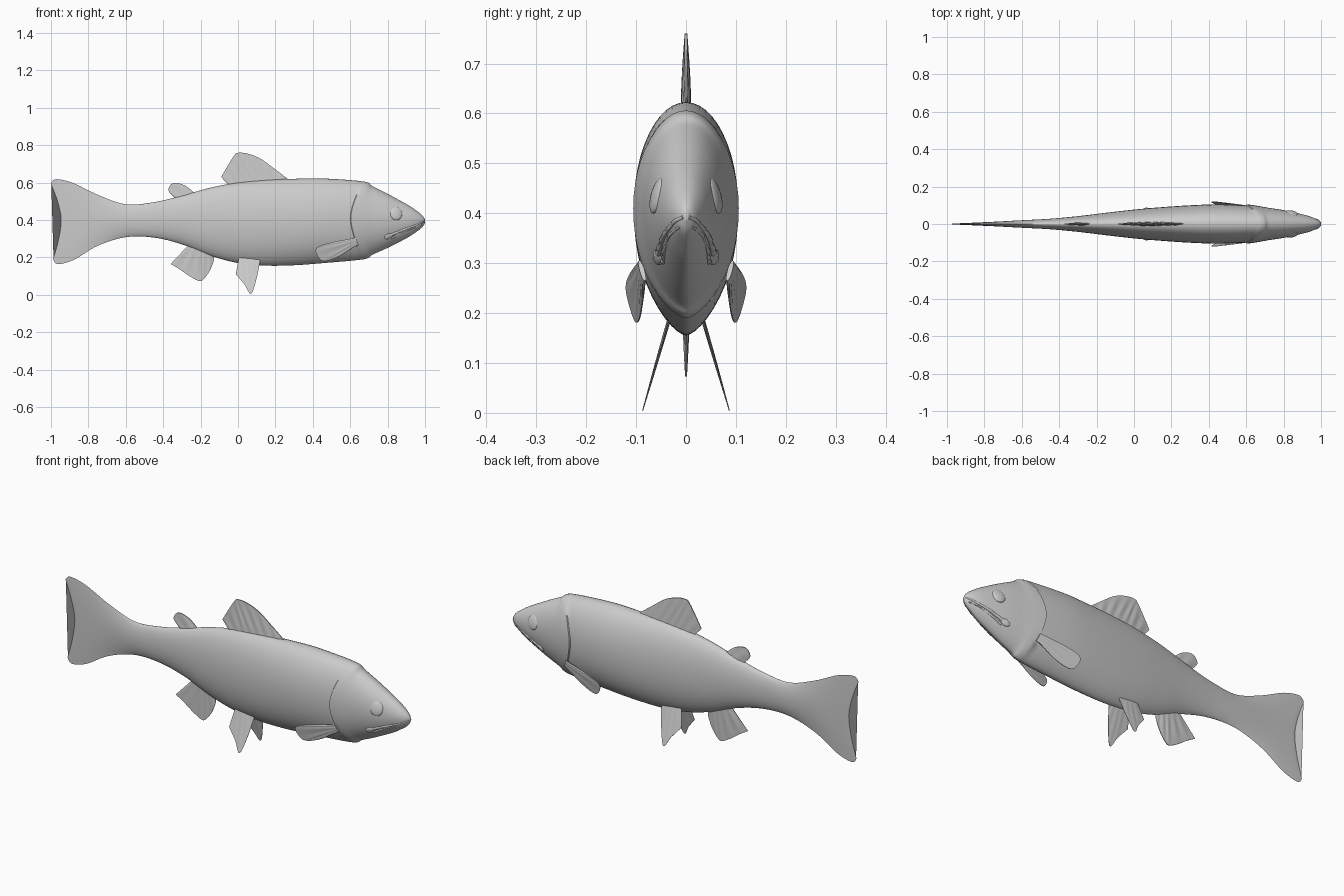
import bpy, math
from mathutils import Vector

if "Cube" in bpy.data.objects:
    bpy.data.objects.remove(bpy.data.objects["Cube"], do_unlink=True)

grey = bpy.data.materials.new("plain_grey")
grey.use_nodes = True
COLOUR = (0.6, 0.6, 0.6, 1)
grey.diffuse_color = COLOUR
grey.node_tree.nodes["Principled BSDF"].inputs["Base Color"].default_value = COLOUR


def make_mesh(name, verts, faces, angle=40):
    mesh = bpy.data.meshes.new(name)
    mesh.from_pydata(verts, [], faces)
    mesh.materials.append(grey)
    obj = bpy.data.objects.new(name, mesh)
    bpy.context.collection.objects.link(obj)
    bpy.ops.object.select_all(action='DESELECT')
    obj.select_set(True)
    bpy.context.view_layer.objects.active = obj
    bpy.ops.object.mode_set(mode='EDIT')
    bpy.ops.mesh.select_all(action='SELECT')
    bpy.ops.mesh.normals_make_consistent(inside=False)
    bpy.ops.object.mode_set(mode='OBJECT')
    bpy.ops.object.shade_smooth_by_angle(angle=math.radians(angle))
    return obj


def spline(points, steps):
    """Smooth curve through rows of any length."""
    pts = [points[0]] + list(points) + [points[-1]]
    out = []
    for i in range(1, len(pts) - 2):
        for k in range(steps):
            t = k / steps
            out.append([0.5 * (2 * b + (c - a) * t + (2 * a - 5 * b + 4 * c - d) * t ** 2
                               + (3 * b - a - 3 * c + d) * t ** 3)
                        for a, b, c, d in zip(*pts[i - 1:i + 3])])
    return out + [list(points[-1])]


# Body stations: x, top, bottom, half width, backward bow of the ring
STATIONS = [
    (-.945, .595, .19, .002, -.05), (-.93, .618, .164, .004, -.038),
    (-.86, .598, .187, .007, -.02), (-.75, .535, .262, .012, 0),
    (-.6, .484, .308, .02, 0), (-.45, .495, .306, .028, 0),
    (-.3, .53, .27, .042, 0), (-.15, .572, .21, .06, 0),
    (0, .6, .17, .077, 0), (.15, .614, .156, .09, 0),
    (.3, .62, .158, .1, 0), (.45, .622, .169, .105, 0),
    (.6, .606, .19, .099, .07), (.7, .58, .215, .089, .02),
    (.8, .54, .251, .074, 0), (.9, .485, .302, .052, 0),
    (.95, .453, .334, .037, 0), (.985, .425, .361, .02, 0),
    (1, .402, .385, .004, 0)]
GILL = .6

rows = []
for row in spline(STATIONS, 6):
    rows.append(row)
    if abs(row[0] - GILL) < 1e-6:      # doubled ring makes the gill step
        rows.append([row[0] + .003] + row[1:])


def half_width(row, t):
    """Half width of a ring at height t, from -1 (belly) to 1 (back)."""
    x, top, bottom, w, bow = row
    power = 1 + .25 * max(0, -t) + max(0, min(1, (-.5 - x) / .25))
    gill = .07 * max(0, 1 - (x - GILL) / .12) if x > GILL + .001 else 0
    return w * (1 + gill * (1 - t * t)) * max(0, 1 - t * t) ** (power / 2)


def height(row, t):
    mid = row[2] + .53 * (row[1] - row[2])
    return mid + t * ((row[1] - mid) if t > 0 else (mid - row[2]))


def surface_y(x, z):
    row = min(rows, key=lambda r: abs(r[0] - x))
    mid = height(row, 0)
    t = (z - mid) / ((row[1] - mid) if z > mid else (mid - row[2]))
    return half_width(row, max(-.99, min(.99, t)))


def loft_body():
    n = 48
    verts, faces = [], []
    for row in rows:
        for k in range(n):
            a = math.tau * k / n
            t = math.sin(a)
            x = row[0] + row[4] * abs(t) ** 1.6
            if row[0] < -.8:           # upper lobe reaches further back
                x += row[4] * .12 * t
            y = math.copysign(half_width(row, t), math.cos(a))
            verts.append((x, y, height(row, t)))
    for i in range(len(rows) - 1):
        for k in range(n):
            a, b = i * n + k, i * n + (k + 1) % n
            faces.append((a, b, b + n, a + n))
    faces += [tuple(range(n)), tuple(range(len(verts) - n, len(verts)))]
    make_mesh("body_and_tail", verts, faces)


def fin(name, base, tip, thick, rays, place=lambda x, z: 0, side=1):
    """Ribbed fin between a straight base and a curved tip line (x, z)."""
    edge = spline(tip, 8)
    m, n = len(edge), 7
    verts, faces = [], []
    for sheet in (1, -1):
        for i, e in enumerate(edge):
            u = i / (m - 1)
            root = Vector(base[0]).lerp(Vector(base[1]), u)
            for j in range(n):
                v = j / (n - 1)
                p = root.lerp(Vector(e), v)
                rib = math.sin(math.tau * rays * u) * .15 * thick * math.sin(math.pi * v)
                body = thick * (1 - .75 * v) * (.25 + .75 * math.sin(math.pi * u) ** .5)
                y = side * (place(p.x, p.y) + rib) + sheet * body
                verts.append((p.x, y, p.y))
    half = m * n
    for i in range(m - 1):
        for j in range(n - 1):
            a = i * n + j
            quad = (a, a + 1, a + n + 1, a + n)
            faces += [quad, tuple(q + half for q in reversed(quad))]
    rim = [i * n for i in range(m)] + [(m - 1) * n + j for j in range(1, n)]
    rim += [i * n + n - 1 for i in range(m - 2, -1, -1)] + list(range(n - 2, 0, -1))
    for a, b in zip(rim, rim[1:] + rim[:1]):
        faces.append((a, b, b + half, a + half))
    make_mesh(name, verts, faces)


def tube(name, path, side, radius):
    """Tapered strip lying on the head, path given as (x, z)."""
    curve = bpy.data.curves.new(name, 'CURVE')
    curve.dimensions = '3D'
    curve.bevel_depth = radius
    curve.bevel_resolution = 2
    curve.use_fill_caps = True
    pts = spline(path, 5)
    line = curve.splines.new('POLY')
    line.points.add(len(pts) - 1)
    for i, (point, (x, z)) in enumerate(zip(line.points, pts)):
        point.co = (x, side * (surface_y(x, z) - radius * .3), z, 1)
        point.radius = .45 + .55 * i / (len(pts) - 1)
    curve.materials.append(grey)
    bpy.context.collection.objects.link(bpy.data.objects.new(name, curve))


def blob(name, centre, scale, turn):
    bpy.ops.mesh.primitive_uv_sphere_add(segments=24, ring_count=12, location=centre)
    obj = bpy.context.object
    obj.name = name
    obj.scale = scale
    obj.rotation_euler = turn
    obj.data.materials.append(grey)
    bpy.ops.object.shade_smooth()


loft_body()

# Fins on the centre line
fin("dorsal_fin", ((.26, .6), (-.045, .58)),
    [(.27, .617), (.2, .67), (.12, .728), (.05, .755), (0, .759), (-.02, .745),
     (-.055, .69), (-.09, .63)], .011, 7)
fin("adipose_fin", ((-.23, .53), (-.33, .51)),
    [(-.235, .547), (-.28, .582), (-.325, .598), (-.355, .593), (-.372, .565),
     (-.365, .545)], .008, 2)
fin("anal_fin", ((-.13, .22), (-.27, .26)),
    [(-.128, .185), (-.15, .13), (-.185, .082), (-.21, .074), (-.26, .1),
     (-.31, .135), (-.36, .165)], .008, 5)

# Paired fins, eyes and jaws
for side, label in ((1, "left"), (-1, "right")):
    fin(label + "_pelvic_fin", ((.11, .2), (.005, .2)),
        [(.118, .18), (.1, .09), (.07, .005), (.035, .055), (-.012, .11)],
        .004, 4, lambda x, z: .036 + .29 * (.18 - z), side)
    fin(label + "_pectoral_fin", ((.645, .265), (.63, .305)),
        [(.6, .245), (.55, .21), (.48, .183), (.44, .188), (.415, .235),
         (.44, .262), (.52, .285)],
        .005, 5, lambda x, z: .118 + .2 * (z - .24) - .18 * (x - .42), side)
    eye_y = surface_y(.845, .435)
    blob(label + "_eye", (.845, side * (eye_y - .003), .435), (.034, .012, .037),
         (side * .25, 0, -side * .22))
    tube(label + "_upper_lip", [(.997, .392), (.95, .372), (.89, .35), (.83, .325), (.8, .31)],
         side, .009)
    tube(label + "_lower_lip", [(.985, .372), (.93, .354), (.87, .328), (.82, .303)],
         side, .006)
    blob(label + "_jaw_end", (.805, side * surface_y(.805, .31), .312), (.024, .007, .015),
         (-side * .4, -.4, -side * .2))
